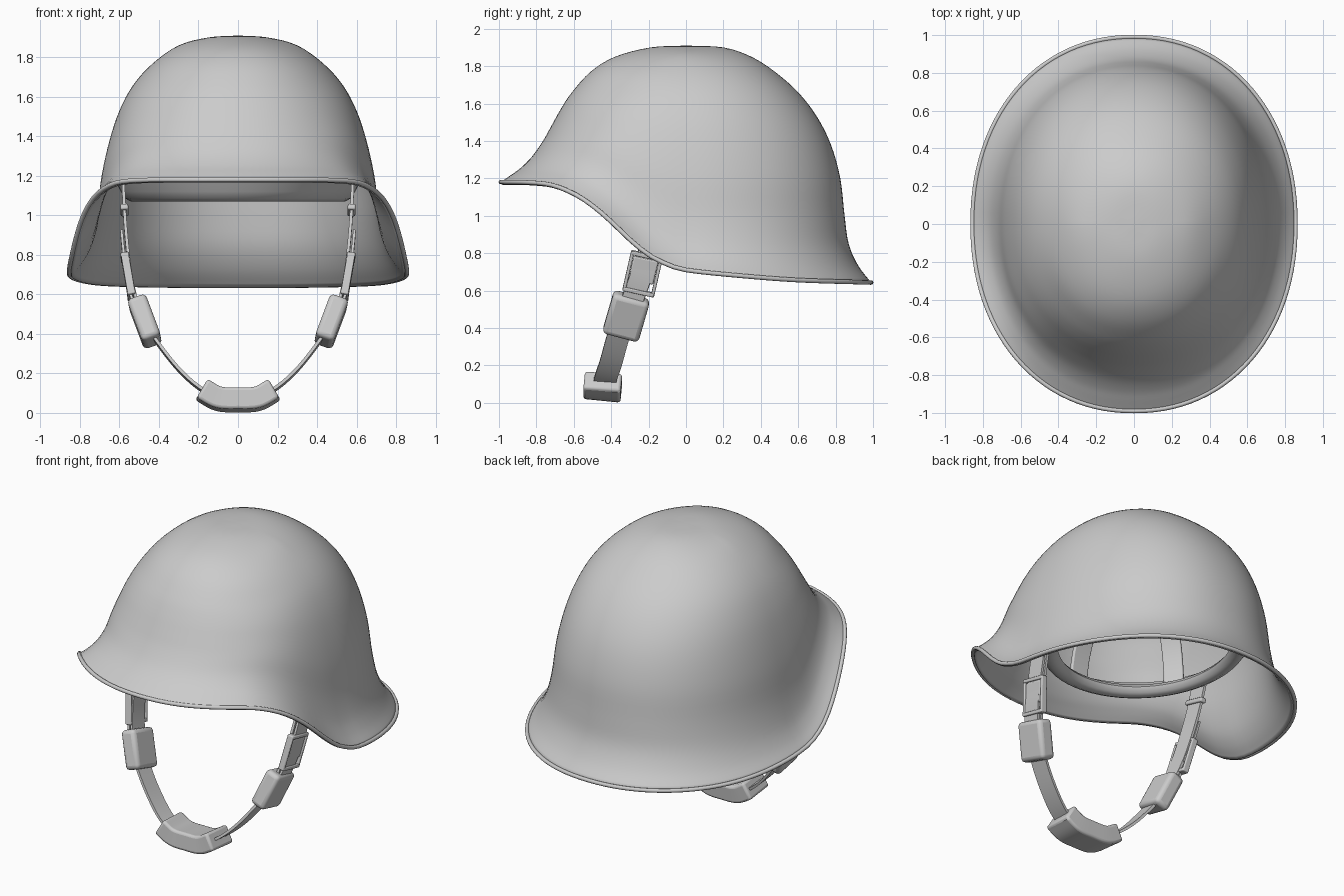
import bpy, bmesh, math
from mathutils import Vector, Matrix

if "Cube" in bpy.data.objects:
    bpy.data.objects.remove(bpy.data.objects["Cube"])


def spline(pts, n=6):
    """Catmull-Rom points through a short control list."""
    p = [Vector(q) for q in pts]
    p = [2 * p[0] - p[1]] + p + [2 * p[-1] - p[-2]]
    out = []
    for i in range(1, len(p) - 2):
        a, b, c, d = p[i - 1:i + 3]
        for k in range(n):
            t = k / n
            out.append(0.5 * (2 * b + (c - a) * t + (2 * a - 5 * b + 4 * c - d) * t * t
                              + (3 * b - a - 3 * c + d) * t ** 3))
    return out + [p[-2]]


def make(name, verts, faces, bevel=0, mirror=False, angle=40):
    me = bpy.data.meshes.new(name)
    me.from_pydata([tuple(v) for v in verts], [], faces)
    bm = bmesh.new()
    bm.from_mesh(me)
    bmesh.ops.recalc_face_normals(bm, faces=bm.faces)
    bm.to_mesh(me)
    bm.free()
    ob = bpy.data.objects.new(name, me)
    bpy.context.collection.objects.link(ob)
    if bevel:
        m = ob.modifiers.new("bevel", 'BEVEL')
        m.width, m.segments, m.limit_method = bevel, 3, 'ANGLE'
        m.angle_limit = math.radians(50)
    if mirror:
        ob.modifiers.new("mirror", 'MIRROR')
    bpy.ops.object.select_all(action='DESELECT')
    ob.select_set(True)
    bpy.context.view_layer.objects.active = ob
    bpy.ops.object.shade_smooth_by_angle(angle=math.radians(angle))
    return ob


def ribbon(name, path, width, thick, ref=(0, 1, -0.1), bevel=0, mirror=False):
    """Rectangular section swept along a path; ref is the width direction."""
    ref, verts, faces, n = Vector(ref), [], [], len(path)
    for i, p in enumerate(path):
        t = (path[min(i + 1, n - 1)] - path[max(i - 1, 0)]).normalized()
        w = (ref - t * ref.dot(t)).normalized()
        u = t.cross(w)
        for a, b in ((-1, -1), (1, -1), (1, 1), (-1, 1)):
            verts.append(p + w * a * width / 2 + u * b * thick / 2)
        if i:
            o = 4 * i
            faces += [(o - 4 + j, o - 4 + (j + 1) % 4, o + (j + 1) % 4, o + j) for j in range(4)]
    faces += [(0, 1, 2, 3), tuple(4 * n - 4 + j for j in range(4))]
    return make(name, verts, faces, bevel, mirror)


# --- helmet shell: front, side and back meridians as (radius, z), blended around
FRONT = [(0, 1.91), (.19, 1.9), (.38, 1.85), (.51, 1.77), (.61, 1.66), (.67, 1.57),
         (.72, 1.48), (.765, 1.4), (.825, 1.315), (.885, 1.255), (.94, 1.215), (.99, 1.18)]
SIDE = [(0, 1.91), (.15, 1.9), (.3, 1.86), (.43, 1.77), (.53, 1.66), (.6, 1.53),
        (.65, 1.38), (.69, 1.2), (.718, 1.0), (.755, .86), (.8, .775), (.855, .71)]
BACK = [(0, 1.91), (.2, 1.9), (.35, 1.85), (.475, 1.77), (.6, 1.66), (.7, 1.53),
        (.775, 1.38), (.825, 1.2), (.848, 1.0), (.87, .85), (.92, .735), (.99, .643)]
RIM = spline([(-1, 1.18), (-.85, 1.178), (-.72, 1.163), (-.6, 1.115), (-.5, 1.05), (-.4, .965),
              (-.3, .87), (-.2, .79), (-.1, .74), (0, .71), (.25, .683), (.6, .656), (1, .643)], 8)


def rim_z(y):
    for a, b in zip(RIM, RIM[1:]):
        if y <= b.x:
            return a.y + (b.y - a.y) * (y - a.x) / (b.x - a.x)
    return RIM[-1].y


def power(v, e=0.94):
    return math.copysign(abs(v) ** e, v)


N = 112
f_line, s_line, b_line = spline(FRONT, 4), spline(SIDE, 4), spline(BACK, 4)
verts, faces = [(0, 0, 1.91)], []
for k in range(1, len(s_line)):
    F, S, B = f_line[k], s_line[k], b_line[k]
    for i in range(N):
        a = 2 * math.pi * i / N
        x, y = power(math.sin(a)), power(-math.cos(a))
        E, end = (F, 1.18) if y < 0 else (B, .643)
        w = (rim_z(y) - .71) / (end - .71)
        verts.append((S.x * x, E.x * y, S.y + (E.y - S.y) * w))
    o = 1 + (k - 1) * N
    for i in range(N):
        j = (i + 1) % N
        faces.append((0, o + i, o + j) if k == 1 else (o - N + i, o + i, o + j, o - N + j))
rim = verts[-N:]
shell = make("helmet_shell", verts, faces, angle=60)
sol = shell.modifiers.new("thickness", 'SOLIDIFY')
sol.thickness, sol.offset = 0.018, -1

# --- rolled edge along the rim
cu = bpy.data.curves.new("rim_bead", 'CURVE')
cu.dimensions, cu.bevel_depth, cu.bevel_resolution = '3D', 0.012, 3
sp = cu.splines.new('POLY')
sp.points.add(N - 1)
for pt, v in zip(sp.points, rim):
    pt.co = (*v, 1)
sp.use_cyclic_u = True
bpy.context.collection.objects.link(bpy.data.objects.new("rim_bead", cu))

# --- inner liner ring: closed section (scale, z) swept round an ellipse
RX, RY, CY = .57, .63, .1
sec = [(1.12, 1.21), (1.04, 1.12), (1.0, 1.085), (.95, 1.07), (.88, 1.08),
       (.85, 1.11), (.88, 1.135), (.96, 1.145), (1.02, 1.17), (1.1, 1.225)]
M, Q = 64, len(sec)
verts = [(RX * s * math.sin(2 * math.pi * i / M), CY - RY * s * math.cos(2 * math.pi * i / M), z)
         for i in range(M) for s, z in sec]
faces = [(i * Q + j, i * Q + (j + 1) % Q, (i + 1) % M * Q + (j + 1) % Q, (i + 1) % M * Q + j)
         for i in range(M) for j in range(Q)]
make("liner_ring", verts, faces, angle=60)

# --- liner arms rising from the ring to the crown
for i in range(6):
    a = 2 * math.pi * i / 6
    path = []
    for k in range(13):
        e = math.pi / 2 * k / 12
        r = .95 * math.cos(e)
        path.append(Vector((RX * r * math.sin(a), CY - RY * r * math.cos(a), 1.12 + .6 * math.sin(e))))
    ribbon("liner_arm", path, .12, .025, (math.cos(a), math.sin(a), 0), .008)

# --- chin strap, right half mirrored
strap = spline([(.58, -.1, 1.14), (.57, -.15, .95), (.55, -.215, .75), (.525, -.265, .61),
                (.475, -.32, .46), (.40, -.365, .345), (.30, -.4, .22), (.2, -.43, .13),
                (.1, -.44, .075), (0, -.445, .06)], 5)
ribbon("chin_strap", strap, .12, .016, mirror=True)
ribbon("strap_overlap", [p + Vector((.022, 0, 0)) for p in strap[6:18]], .115, .014, mirror=True)


def block(name, centre, axis, width, length, thick, bevel, across=0):
    """Box aligned to the strap, optionally shifted sideways."""
    t = Vector(axis).normalized()
    ref = Vector((0, 1, -.1))
    c = Vector(centre) + (ref - t * ref.dot(t)).normalized() * across
    ribbon(name, [c - t * length / 2, c + t * length / 2], width, thick, bevel=bevel, mirror=True)


# --- sliding keepers
block("strap_keeper", (.472, -.32, .463), (-.09, -.07, -.24), .2, .235, .1, .025)

# --- buckles: side rails, cross bars and a plate
axis, mid = Vector((-.12, -.16, -.7)).normalized(), Vector((.555, -.232, .69))
for side in (-1, 1):
    block("buckle_rail", mid, axis, .018, .22, .04, .006, side * .078)
    block("buckle_bar", mid + axis * side * .1, axis, .165, .022, .044, .006)
block("buckle_plate", mid - axis * .02, axis, .135, .13, .03, .008)
block("strap_loop", strap[3], strap[4] - strap[2], .15, .03, .04, .008)

# --- curved chin pad
pad = spline([(-.185, -.445, .118), (-.1, -.445, .072), (0, -.445, .066),
              (.1, -.445, .072), (.185, -.445, .118)], 6)
ribbon("chin_pad", pad, .2, .11, bevel=.018)
